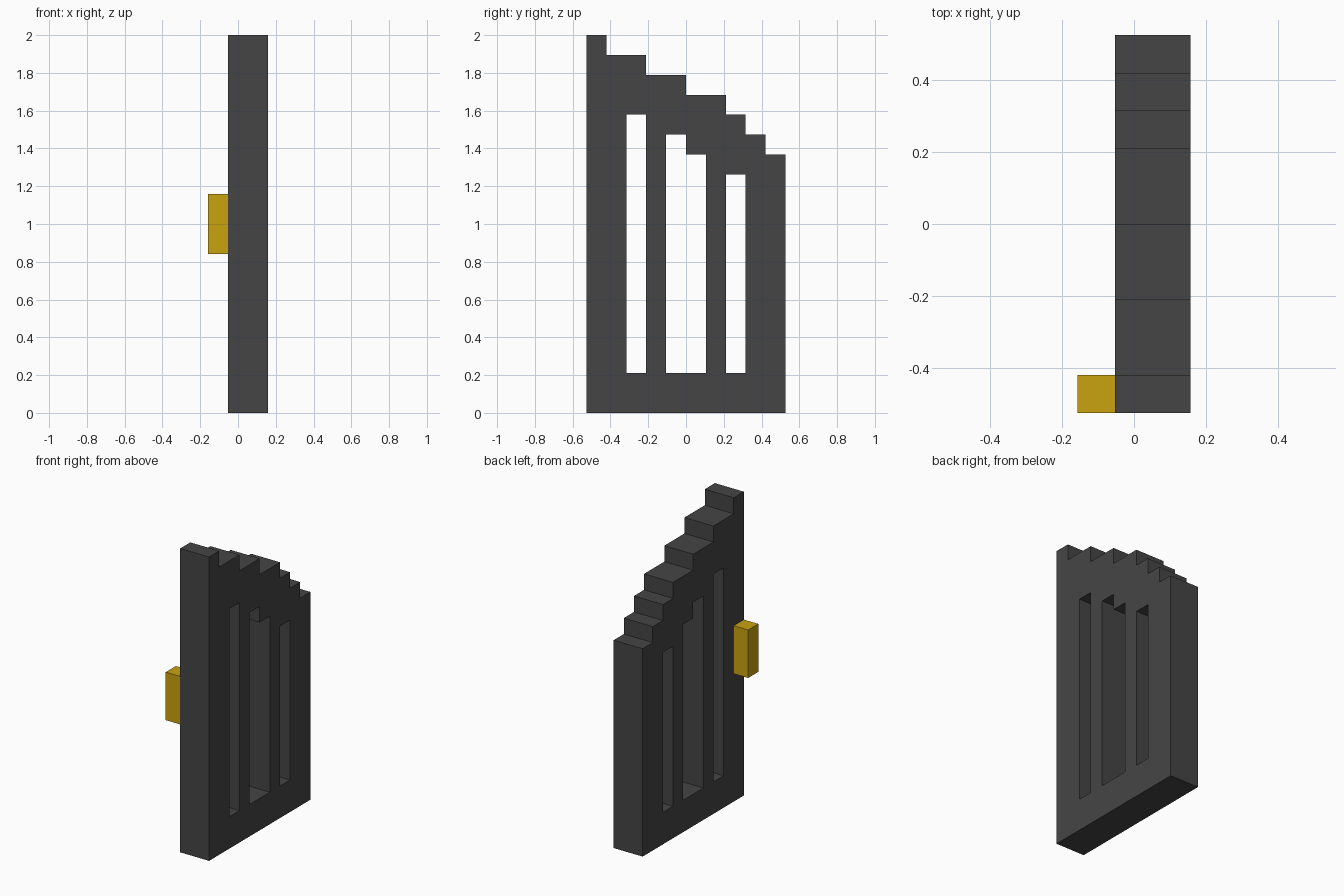
import bpy, bmesh
from mathutils import Vector

if "Cube" in bpy.data.objects:
    bpy.data.objects.remove(bpy.data.objects["Cube"])

U = 2 / 19  # one grid step of the blocky design


def material(name, rgb):
    m = bpy.data.materials.new(name)
    m.diffuse_color = (*rgb, 1)
    m.use_nodes = True
    m.node_tree.nodes["Principled BSDF"].inputs["Base Color"].default_value = m.diffuse_color
    return m


dark = material("dark grey iron", (0.06, 0.06, 0.06))
gold = material("gold", (0.578, 0.361, 0.005))


def add_object(name, bm, mat):
    bmesh.ops.recalc_face_normals(bm, faces=bm.faces[:])
    me = bpy.data.meshes.new(name)
    bm.to_mesh(me)
    bm.free()
    me.materials.append(mat)
    ob = bpy.data.objects.new(name, me)
    bpy.context.collection.objects.link(ob)
    return ob


def plate(name, loops, x0, x1, mat):
    """Extrude closed (y, z) loops along x; loops after the first are holes."""
    bm = bmesh.new()
    for loop in loops:
        vs = [bm.verts.new((x0 * U, y * U, z * U)) for y, z in loop]
        for a, b in zip(vs, vs[1:] + vs[:1]):
            bm.edges.new((a, b))
    bmesh.ops.triangle_fill(bm, use_beauty=True, edges=bm.edges[:], normal=Vector((1, 0, 0)))
    ext = bmesh.ops.extrude_face_region(bm, geom=bm.faces[:], use_keep_orig=True)
    verts = [g for g in ext["geom"] if isinstance(g, bmesh.types.BMVert)]
    bmesh.ops.translate(bm, verts=verts, vec=((x1 - x0) * U, 0, 0))
    bmesh.ops.dissolve_degenerate(bm, dist=1e-6, edges=bm.edges[:])
    return add_object(name, bm, mat)


def stepped(base, steps):
    """Outline with a flat base and a stepped top; steps are (y0, y1, top)."""
    pts = [(steps[-1][1], base), (steps[0][0], base)]
    for y0, y1, top in steps:
        pts += [(y0, top), (y1, top)]
    return pts


# Gate leaf: stair-stepped top with three slots between the bars
outline = stepped(0, [(-5, -4, 19), (-4, -2, 18), (-2, 0, 17), (0, 2, 16),
                      (2, 3, 15), (3, 4, 14), (4, 5, 13)])
slots = [stepped(2, [(-3, -2, 15)]),
         stepped(2, [(-1, 0, 14), (0, 1, 13)]),
         stepped(2, [(2, 3, 12)])]
plate("gate_leaf", [outline] + slots, -0.5, 1.5, dark)

# Latch block on the tall edge
plate("latch", [stepped(8, [(-5, -4, 11)])], -1.5, -0.5, gold)
